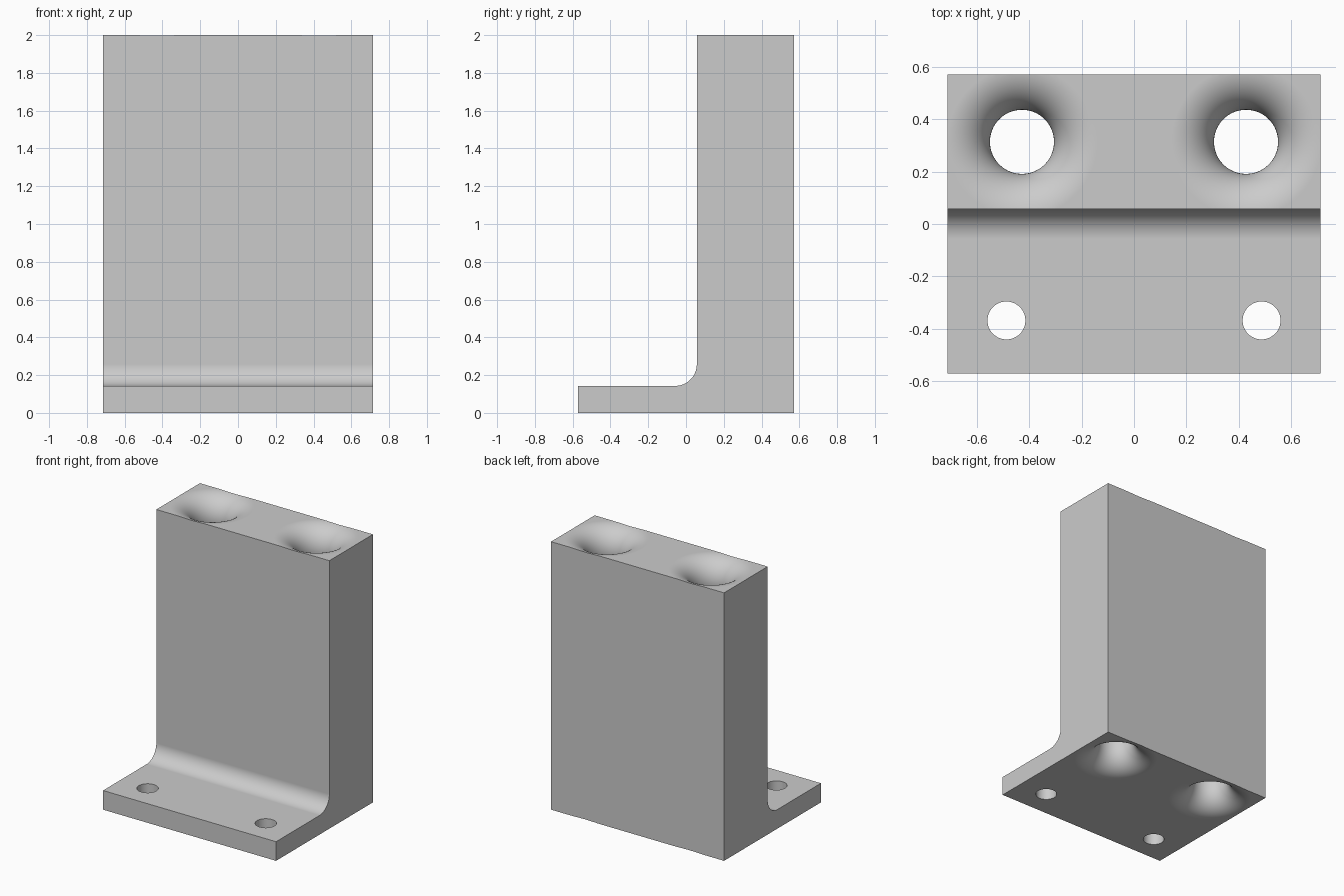
import bpy, bmesh
from math import sin, cos, pi, radians

cube = bpy.data.objects.get("Cube")
if cube:
    bpy.data.objects.remove(cube, do_unlink=True)

U = 1 / 7                      # plate thickness, the basic unit
HALF_W, HALF_D, HEIGHT = 5 * U, 4 * U, 2.0
WALL_Y = 0.4 * U               # front face of the upright wall
FILLET = 0.115
BORE_Y = (WALL_Y + HALF_D) / 2
BORE_R, FLARE = 0.1225, 0.165

grey = bpy.data.materials.new("plain_grey")
grey.use_nodes = True
colour = (0.6, 0.6, 0.6, 1)
grey.diffuse_color = colour
grey.node_tree.nodes["Principled BSDF"].inputs["Base Color"].default_value = colour


def add_object(name, bm):
    bmesh.ops.recalc_face_normals(bm, faces=bm.faces[:])
    mesh = bpy.data.meshes.new(name)
    bm.to_mesh(mesh)
    bm.free()
    mesh.materials.append(grey)
    obj = bpy.data.objects.new(name, mesh)
    bpy.context.collection.objects.link(obj)
    return obj


def lathe(name, profile, x, y, steps=96):
    """Closed solid turned about a vertical axis from (radius, z) points."""
    bm = bmesh.new()
    rings = [[bm.verts.new((x + r * cos(2 * pi * i / steps),
                            y + r * sin(2 * pi * i / steps), z))
              for i in range(steps)] for r, z in profile]
    for a, b in zip(rings, rings[1:]):
        for i in range(steps):
            j = (i + 1) % steps
            bm.faces.new((a[i], a[j], b[j], b[i]))
    bm.faces.new(rings[0])
    bm.faces.new(rings[-1])
    return add_object(name, bm)


# L-shaped side profile with a rounded inner corner, extruded across the width
steps = 20
corner = [(WALL_Y - FILLET + FILLET * sin(t), U + FILLET - FILLET * cos(t))
          for t in (pi / 2 * i / steps for i in range(steps + 1))]
outline = [(-HALF_D, 0), (-HALF_D, U)] + corner + [
    (WALL_Y, HEIGHT), (HALF_D, HEIGHT), (HALF_D, 0)]
bm = bmesh.new()
side = bm.faces.new([bm.verts.new((-HALF_W, y, z)) for y, z in outline])
moved = bmesh.ops.extrude_face_region(bm, geom=[side])["geom"]
bmesh.ops.translate(bm, vec=(2 * HALF_W, 0, 0),
                    verts=[v for v in moved if isinstance(v, bmesh.types.BMVert)])
bracket = add_object("angle_bracket", bm)

# Flared bores through the wall and plain bolt holes through the foot
rim = BORE_R + FLARE
flare = [(rim - FLARE * sin(t), FLARE - FLARE * cos(t))
         for t in (pi / 2 * i / steps for i in range(steps + 1))]
lower = [(rim, -0.1)] + flare
bore = lower + [(r, HEIGHT - z) for r, z in reversed(lower)]
cutters = []
for s in (-1, 1):
    cutters.append(lathe("bore_cutter", bore, s * 3 * U, BORE_Y))
    cutters.append(lathe("bolt_hole_cutter", [(0.0725, -0.1), (0.0725, 0.3)],
                         s * 0.488, -0.369))

bpy.context.view_layer.objects.active = bracket
bracket.select_set(True)
for cutter in cutters:
    cutter.hide_render = True
    mod = bracket.modifiers.new("hole", 'BOOLEAN')
    mod.operation, mod.solver, mod.object = 'DIFFERENCE', 'EXACT', cutter
    bpy.ops.object.modifier_apply(modifier=mod.name)
    bpy.data.objects.remove(cutter, do_unlink=True)

# Smooth curves while the large faces stay flat
bpy.ops.object.shade_smooth_by_angle(angle=radians(30))
weighted = bracket.modifiers.new("flat_face_normals", 'WEIGHTED_NORMAL')
weighted.keep_sharp = True
